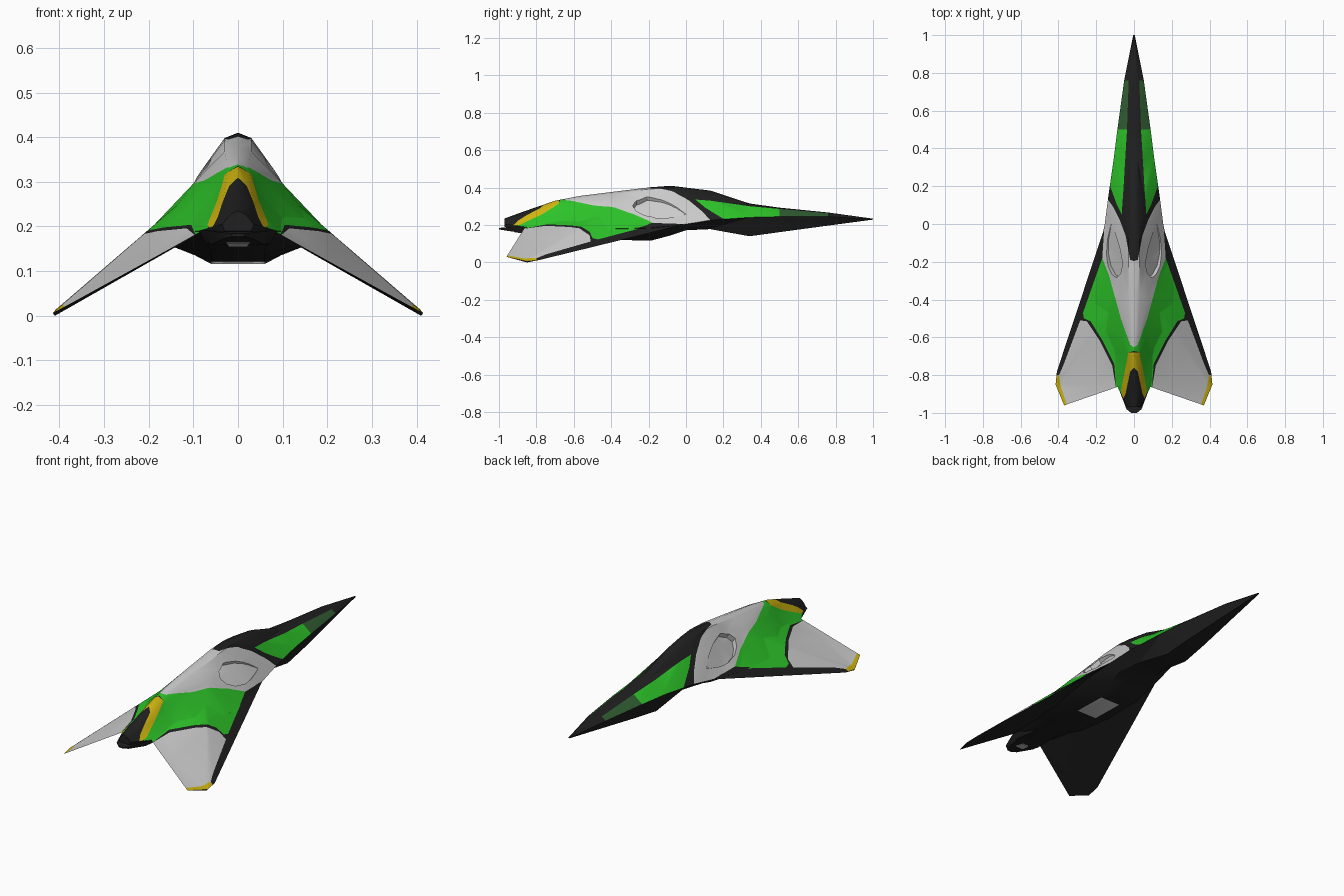
import bpy, bmesh, math
from mathutils import Vector

if "Cube" in bpy.data.objects:
    bpy.data.objects.remove(bpy.data.objects["Cube"])

def material(name, rgb):
    m = bpy.data.materials.new(name)
    m.diffuse_color = (*rgb, 1)
    m.use_nodes = True
    m.node_tree.nodes["Principled BSDF"].inputs["Base Color"].default_value = m.diffuse_color
    return m

MATS = [material("black", (.014, .014, .014)), material("light_grey", (.6, .6, .6)),
        material("green", (.026, .55, .022)), material("dark_green", (.03, .11, .032)),
        material("yellow", (.62, .46, .005))]
BLACK, WHITE, GREEN, DARK, YELLOW = range(5)

# Painted regions seen from above (right half, x/y outlines)
white_back = [(.16, .16), (.11, .09), (.075, .02), (.045, -.06), (.02, -.19), (-.01, -.2),
              (-.01, -.66), (.02, -.64), (.07, -.5), (.13, -.28), (.168, -.18), (.156, 0)]
green_nose = [(.037, .5), (.16, .5), (.16, .21), (.13, .21), (.09, .1), (.065, .05), (.055, .2)]
dark_nose = [(.028, .76), (.1, .76), (.1, .5), (.037, .5)]
green_rear = [(.168, -.18), (.27, -.47), (.265, -.5), (.23, -.515), (.165, -.62), (.105, -.74),
              (.092, -.9), (.065, -.9), (.03, -.68), (-.01, -.67), (-.01, -.66), (.02, -.64),
              (.07, -.5), (.13, -.28)]
white_wing = [(.285, -.51), (.375, -.75), (.397, -.8), (.385, -.87), (.35, -.97), (.09, -.9),
              (.115, -.75), (.18, -.62), (.25, -.515)]
yellow_tail = [(-.01, -.68), (.03, -.68), (.068, -.88), (.06, -.93), (.045, -.9), (.02, -.78),
               (-.01, -.75)]
yellow_tip = [(.397, -.8), (.45, -.8), (.45, -1), (.35, -.97), (.385, -.87)]
PAINT = [(white_back, WHITE), (green_nose, GREEN), (dark_nose, DARK), (green_rear, GREEN),
         (white_wing, WHITE), (yellow_tail, YELLOW), (yellow_tip, YELLOW)]
# Teardrop recess beside the spine
recess = [(.122, 0), (.14, -.08), (.146, -.16), (.138, -.22), (.118, -.265), (.095, -.285),
          (.072, -.265), (.06, -.21), (.075, -.13), (.1, -.05)]

def inside(p, poly):
    hit = False
    for (x1, y1), (x2, y2) in zip(poly, poly[1:] + poly[:1]):
        if (y1 > p.y) != (y2 > p.y) and p.x < (x2 - x1) * (p.y - y1) / (y2 - y1) + x1:
            hit = not hit
    return hit

def cut_outline(bm, poly):
    """Slice upward faces along the edges of an outline."""
    for a, b in zip(poly, poly[1:] + poly[:1]):
        lo = [min(a[k], b[k]) - .002 for k in (0, 1)]
        hi = [max(a[k], b[k]) + .002 for k in (0, 1)]
        bm.normal_update()
        geom = set()
        for f in bm.faces:
            if f.normal.z < .02:
                continue
            if all(min(v.co[k] for v in f.verts) < hi[k] and
                   max(v.co[k] for v in f.verts) > lo[k] for k in (0, 1)):
                geom.update([f, *f.edges, *f.verts])
        if geom:
            bmesh.ops.bisect_plane(bm, geom=list(geom), dist=1e-5, plane_co=(*a, 0),
                                   plane_no=(b[1] - a[1], a[0] - b[0], 0))

def paint(bm):
    for poly, _ in PAINT:
        cut_outline(bm, poly)
    bm.normal_update()
    for f in bm.faces:
        c = f.calc_center_median()
        if f.normal.z > .02:
            for poly, mat in PAINT:
                if inside(c, poly):
                    f.material_index = mat

def loft(rings, closed):
    """Skin a list of rings; open rings are half sections from top to bottom."""
    bm = bmesh.new()
    vs = [[bm.verts.new(p) for p in r] for r in rings]
    n = len(vs[0])
    for r, s in zip(vs, vs[1:]):
        for j in range(n if closed else n - 1):
            k = (j + 1) % n
            bm.faces.new((r[j], s[j], s[k], r[k]))
    bm.faces.new(vs[0])
    bm.faces.new(vs[-1][::-1])
    if closed:
        bmesh.ops.recalc_face_normals(bm, faces=bm.faces)
    bmesh.ops.triangulate(bm, faces=bm.faces)
    bm.normal_update()
    return bm

def finish(name, bm, angle=30):
    me = bpy.data.meshes.new(name)
    bm.to_mesh(me)
    bm.free()
    for m in MATS:
        me.materials.append(m)
    ob = bpy.data.objects.new(name, me)
    bpy.context.collection.objects.link(ob)
    bpy.ops.object.select_all(action='DESELECT')
    ob.select_set(True)
    bpy.context.view_layer.objects.active = ob
    bpy.ops.object.shade_smooth_by_angle(angle=math.radians(angle))
    mod = ob.modifiers.new("mirror", 'MIRROR')
    mod.merge_threshold = .0005
    return ob

# Fuselage: y, ridge z, ridge edge x z, shoulder x z, chine x z, belly x z
STATIONS = [
    (1.0, .234, .002, .234, .003, .233, .004, .231, .002, .229),
    (.76, .267, .018, .266, .028, .263, .052, .245, .025, .197),
    (.5, .293, .025, .291, .037, .286, .088, .245, .05, .162),
    (.34, .315, .02, .31, .045, .302, .108, .241, .06, .14),
    (.13, .384, .025, .373, .06, .33, .138, .226, .07, .178),
    (0, .400, .028, .392, .08, .325, .155, .205, .1, .172),
    (-.08, .410, .03, .398, .083, .324, .17, .196, .09, .145),
    (-.19, .402, .03, .393, .085, .32, .19, .185, .06, .116),
    (-.38, .379, .03, .368, .085, .312, .21, .18, .06, .121),
    (-.57, .355, .025, .344, .07, .292, .19, .18, .06, .135),
    (-.7, .330, .025, .316, .055, .265, .125, .187, .06, .15),
    (-.86, .275, .035, .25, .06, .22, .088, .19, .07, .16),
    (-.97, .235, .015, .228, .025, .218, .035, .205, .03, .19)]
rings = []
for y, zt, x1, z1, x2, z2, x3, z3, x4, z4 in STATIONS:
    rings.append([(0, y, zt), (x1, y, z1), (x2, y, z2), (x3, y, z3), (x4, y, z4), (0, y, z4)])
body = loft(rings, False)
# remove the inner wall on the mirror plane, if any
bmesh.ops.delete(body, geom=[f for f in body.faces if all(abs(v.co.x) < 1e-6 for v in f.verts)],
                 context='FACES')
paint(body)
cut_outline(body, recess)
body.normal_update()
# Belly panel
for f in body.faces:
    c = f.calc_center_median()
    if f.normal.z < -.9 and -.38 < c.y < -.19 and c.x < .06:
        f.material_index = WHITE
# Ramp the recess down toward the back
floor = [f for f in body.faces if f.normal.z > .02 and inside(f.calc_center_median(), recess)]
bmesh.ops.inset_region(body, faces=floor, thickness=.002, use_even_offset=False)
for v in {v for f in floor for v in f.verts}:
    v.co += Vector((-.6, 0, -.8)) * .028 * min(1, max(0, -v.co.y / .26))
finish("fuselage", body)

# Wings: leading edge, upper crest, trailing edge, lower crest
wing = loft([[(.15, 0, .205), (.12, -.45, .262), (.08, -.86, .19), (.12, -.45, .165)],
             [(.408, -.78, .014), (.415, -.85, .006), (.37, -.96, .03), (.41, -.85, 0)]], True)
paint(wing)
finish("wings", wing)

# Tail lip under the exhaust ridge
lip = loft([[(0, y, t), (x, y, t), (x * .8, y, b), (0, y, b)] for y, x, t, b in
            [(-.8, .085, .19, .158), (-.88, .078, .192, .158),
             (-.98, .04, .187, .173), (-1, .015, .184, .177)]], False)
finish("tail_lip", lip)

# Small vent plate under the tail
vent = loft([[(0, y, z), (x, y, z), (x, y, z - .004), (0, y, z - .004)] for y, x, z in
             [(-.87, .02, .158), (-.92, .026, .166)]], False)
for f in vent.faces:
    f.material_index = WHITE
finish("tail_vent", vent)
